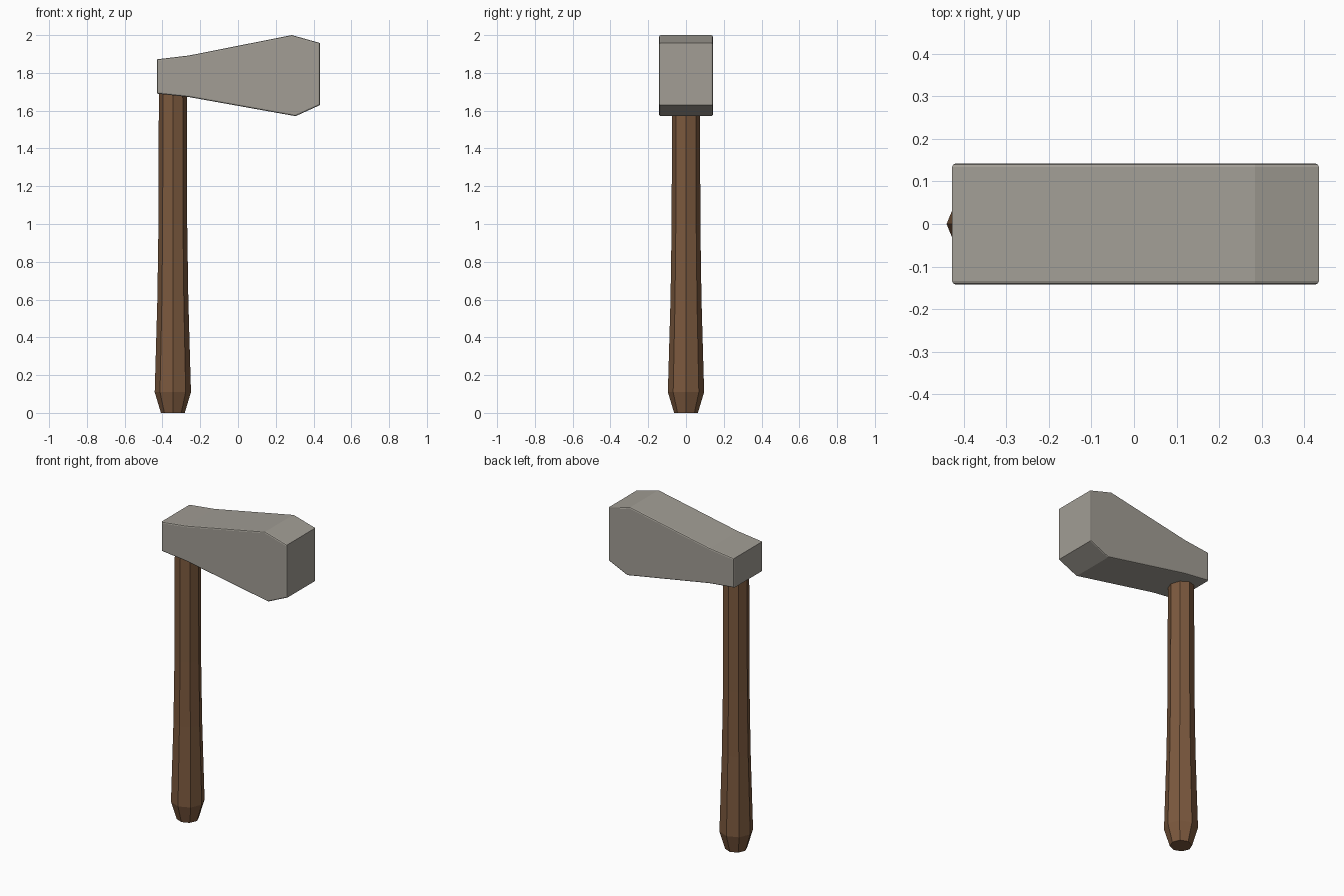
import bpy, bmesh, math

if "Cube" in bpy.data.objects:
    bpy.data.objects.remove(bpy.data.objects["Cube"])


def material(name, rgb):
    m = bpy.data.materials.new(name)
    m.diffuse_color = (*rgb, 1)
    m.use_nodes = True
    m.node_tree.nodes["Principled BSDF"].inputs["Base Color"].default_value = m.diffuse_color
    return m


def make_object(name, bm, mat):
    bmesh.ops.recalc_face_normals(bm, faces=bm.faces)
    mesh = bpy.data.meshes.new(name)
    bm.to_mesh(mesh)
    bm.free()
    mesh.materials.append(mat)
    ob = bpy.data.objects.new(name, mesh)
    bpy.context.collection.objects.link(ob)
    return ob


stone = material("grey stone", (0.36, 0.34, 0.30))
wood = material("brown wood", (0.20, 0.10, 0.048))

# Handle: eight-sided shaft lofted through (height, radius) rings
HANDLE_X = -0.345
SIDES = 8
bm = bmesh.new()
rings = []
for z, r in [(0, 0.063), (0.11, 0.096), (0.6, 0.082), (1.0, 0.076), (1.76, 0.074)]:
    angles = [2 * math.pi * i / SIDES for i in range(SIDES)]
    rings.append([bm.verts.new((HANDLE_X + r * math.cos(a), r * math.sin(a), z))
                  for a in angles])
for low, high in zip(rings, rings[1:]):
    for i in range(SIDES):
        j = (i + 1) % SIDES
        bm.faces.new((low[i], low[j], high[j], high[i]))
bm.faces.new(rings[0][::-1])
bm.faces.new(rings[-1])
make_object("handle", bm, wood)

# Head: side profile extruded across the width
HALF_WIDTH = 0.142
profile = [(-0.428, 1.69), (-0.26, 1.672), (0.305, 1.571), (0.435, 1.63),
           (0.435, 1.958), (0.285, 2.0), (-0.26, 1.892), (-0.428, 1.872)]
bm = bmesh.new()
cap = bm.faces.new([bm.verts.new((x, -HALF_WIDTH, z)) for x, z in profile])
ext = bmesh.ops.extrude_face_region(bm, geom=[cap], use_keep_orig=True)
for v in ext["geom"]:
    if isinstance(v, bmesh.types.BMVert):
        v.co.y = HALF_WIDTH

# Slightly softened rims around both side faces
rims = [e for e in bm.edges if abs(e.verts[0].co.y - e.verts[1].co.y) < 1e-4]
bmesh.ops.recalc_face_normals(bm, faces=bm.faces)
bmesh.ops.bevel(bm, geom=rims, offset=0.008, segments=2, profile=0.5,
                affect='EDGES')
make_object("hammer_head", bm, stone)
